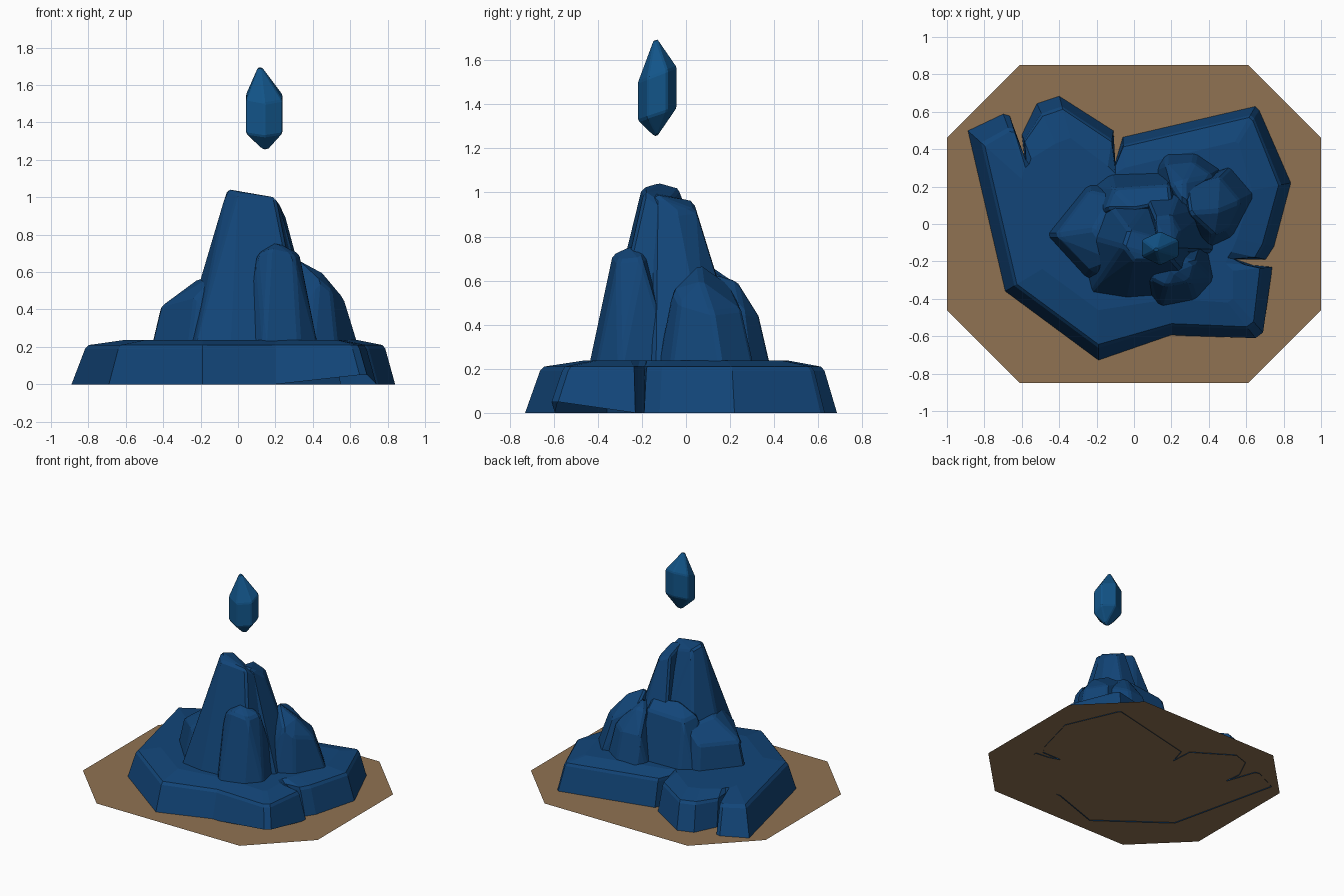
import bpy, bmesh
from math import radians, sin, cos


def material(name, rgb):
    m = bpy.data.materials.new(name)
    m.diffuse_color = (*rgb, 1)
    return m


STONE = material("blue_stone", (0.006, 0.06, 0.19))
GEM = material("blue_gem", (0.006, 0.09, 0.25))
SOIL = material("brown_soil", (0.28, 0.17, 0.085))


def finish(name, bm, mat, bevel=0.0):
    bmesh.ops.recalc_face_normals(bm, faces=bm.faces)
    me = bpy.data.meshes.new(name)
    bm.to_mesh(me)
    bm.free()
    me.materials.append(mat)
    ob = bpy.data.objects.new(name, me)
    bpy.context.collection.objects.link(ob)
    if bevel:
        b = ob.modifiers.new("chipped_edges", 'BEVEL')
        b.width, b.segments, b.limit_method = bevel, 1, 'ANGLE'
        b.angle_limit = radians(20)
    return ob


def rock(name, foot, upper, mat=STONE, bevel=0.014):
    """Convex boulder: footprint points at plateau height plus upper corners."""
    bm = bmesh.new()
    for p in [(x, y, 0.2) for x, y in foot] + upper:
        bm.verts.new(p)
    r = bmesh.ops.convex_hull(bm, input=bm.verts)
    junk = {v for v in r["geom_interior"] + r["geom_unused"]
            if isinstance(v, bmesh.types.BMVert) and v.is_valid}
    bmesh.ops.delete(bm, geom=list(junk), context='VERTS')
    bmesh.ops.dissolve_limit(bm, angle_limit=radians(9), verts=bm.verts, edges=bm.edges)
    return finish(name, bm, mat, bevel)


# Octagonal ground sheet
bm = bmesh.new()
bm.faces.new([bm.verts.new((x, y, 0.006)) for x, y in
              [(.61, -.85), (1, -.46), (1, .46), (.61, .85),
               (-.61, .85), (-1, .46), (-1, -.46), (-.61, -.85)]])
finish("ground_sheet", bm, SOIL)

# Cracked plateau: foot outline and matching inner top outline
OUTLINE = [
    (-.89, .50, -.60, .24), (-.70, .59, -.59, .29), (-.665, .58, -.58, .30),
    (-.585, .35, -.56, .32), (-.60, .48, -.55, .35), (-.52, .645, -.42, .43),
    (-.40, .685, -.34, .46), (-.11, .50, -.14, .31), (-.10, .33, -.10, .27),
    (-.06, .465, -.05, .30), (.65, .63, .54, .44), (.67, .61, .56, .43),
    (.84, .22, .63, .18), (.75, -.12, .55, -.08), (.705, -.19, .52, -.15),
    (.545, -.19, .50, -.18), (.635, -.22, .49, -.21), (.74, -.23, .53, -.25),
    (.69, -.58, .53, -.40), (.65, -.61, .50, -.42), (.20, -.595, .20, -.40),
    (-.19, -.73, -.19, -.46), (-.69, -.36, -.49, -.24)]
bm = bmesh.new()
rings = []
for t, z in [(0, 0), (.25, .19), (.32, .21), (1, .238)]:
    rings.append([bm.verts.new((a + (c - a) * t, b + (d - b) * t, z))
                  for a, b, c, d in OUTLINE])
for i in (18, 19):                       # chipped lower corner
    rings[0][i].co.z = .05
n = len(OUTLINE)
for lo, hi in zip(rings, rings[1:]):
    for i in range(n):
        j = (i + 1) % n
        bm.faces.new((lo[i], lo[j], hi[j], hi[i]))
bm.faces.new(rings[-1])
finish("plateau", bm, STONE)

# Main spire and its rear shoulder, leaving a groove between them
rock("main_spire",
     [(-.23, -.37), (-.04, -.40), (.36, -.37), (.40, -.05), (.15, .22), (-.20, .20), (-.31, -.05)],
     [(-.06, -.12, 1.045), (.0, -.20, 1.02), (.20, -.19, 1.0), (.23, -.10, .94),
      (.08, -.05, .98), (-.03, -.03, 1.02)])
rock("spire_shoulder",
     [(.10, -.25), (.43, -.15), (.44, .10), (.28, .27), (.02, .25)],
     [(.13, -.15, 1.0), (.21, -.14, .99), (.25, -.04, .91), (.20, .045, .92),
      (.11, .035, .96), (.31, .0, .70)])

# Surrounding boulders
rock("front_boulder",
     [(.01, -.28), (.14, -.445), (.33, -.41), (.43, -.30), (.38, -.05), (.08, -.05)],
     [(.10, -.30, .69), (.17, -.335, .72), (.30, -.31, .69), (.21, -.25, .76),
      (.33, -.20, .70), (.14, -.15, .74)])
rock("left_boulder",
     [(-.47, -.06), (-.25, .21), (-.05, .22), (-.05, -.33), (-.26, -.29)],
     [(-.42, -.06, .41), (-.24, .18, .42), (-.39, -.08, .43), (-.23, -.25, .46),
      (-.22, -.03, .56), (-.12, .15, .52), (-.10, -.2, .6)])
rock("right_boulder",
     [(.40, -.13), (.53, -.07), (.65, .16), (.52, .31), (.20, .20), (.20, -.10)],
     [(.43, -.06, .56), (.50, -.03, .50), (.57, .12, .455), (.46, .25, .47),
      (.45, .07, .60), (.30, .06, .68), (.28, .20, .58)])
rock("rear_boulder",
     [(.12, .30), (.17, .38), (.33, .385), (.47, .29), (.40, .05), (.12, .05)],
     [(.17, .32, .43), (.32, .33, .44), (.42, .26, .46), (.27, .23, .60),
      (.20, .21, .59), (.27, .10, .64)])
rock("rear_ledge",
     [(-.22, .20), (-.13, .27), (.22, .28), (.33, .0), (-.15, -.1), (-.25, .05)],
     [(-.11, .19, .58), (.19, .21, .60), (-.15, .08, .60), (.0, .08, .67), (.20, .12, .66)])

# Floating crystal: six-sided prism with offset points
belt = []
for k in range(6):
    a = radians(30 + 60 * k)
    x, y = .14 + .112 * cos(a), -.13 + .09 * sin(a)
    belt += [(x, y, 1.535 + .035 * sin(a)), (x, y, 1.355 + .03 * sin(a))]
rock("floating_crystal", [],
     belt + [(.115, -.14, 1.715), (.13, -.135, 1.255), (.16, -.13, 1.255), (.145, -.15, 1.258)],
     GEM, 0.008)
